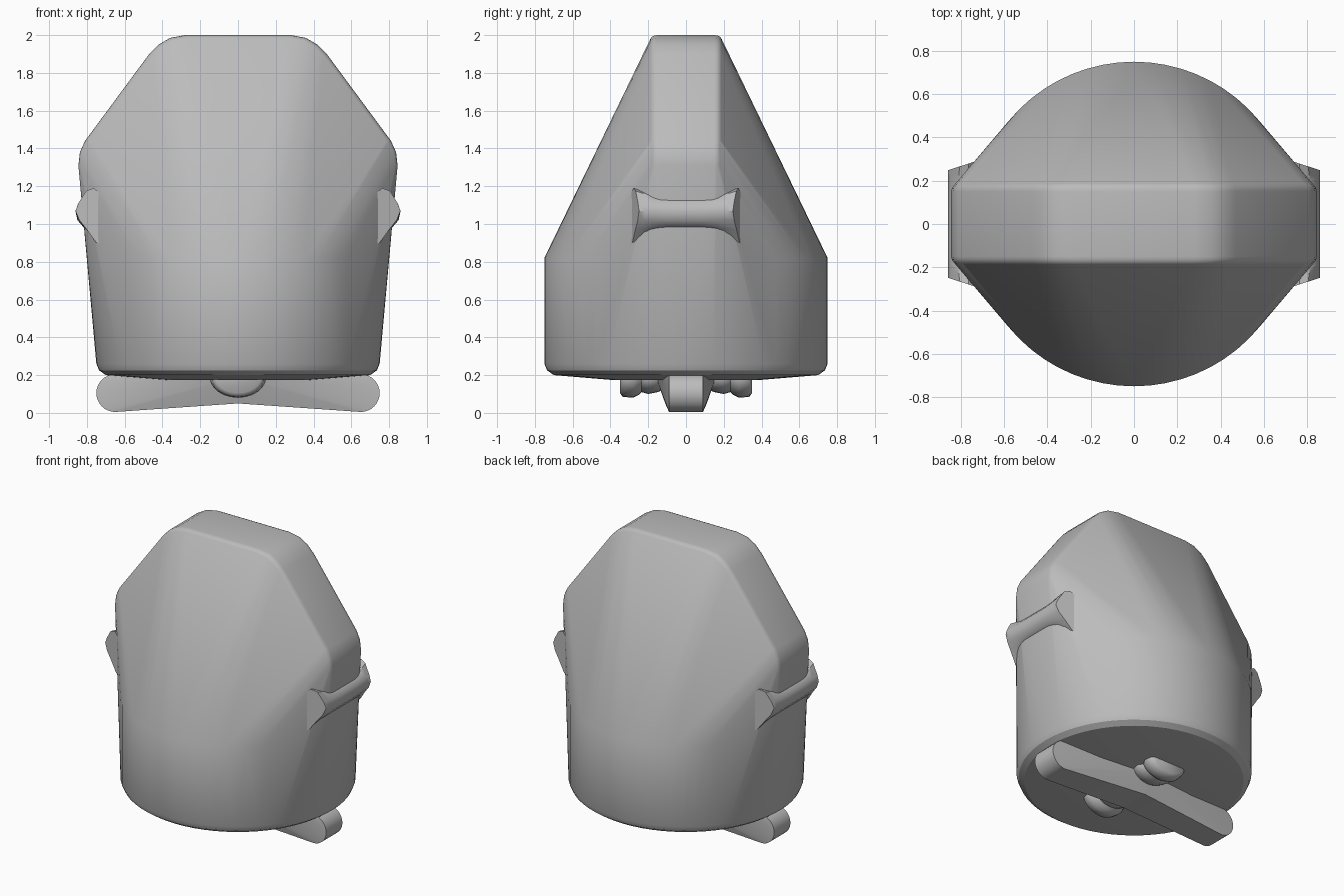
import bpy, bmesh, math

cube = bpy.data.objects.get("Cube")
if cube:
    bpy.data.objects.remove(cube, do_unlink=True)

grey = bpy.data.materials.new("plain grey")
grey.use_nodes = True
grey.diffuse_color = (0.5, 0.5, 0.5, 1)
grey.node_tree.nodes["Principled BSDF"].inputs["Base Color"].default_value = (0.5, 0.5, 0.5, 1)


def finish(name, bm, angle=30):
    bmesh.ops.recalc_face_normals(bm, faces=bm.faces[:])
    me = bpy.data.meshes.new(name)
    bm.to_mesh(me)
    bm.free()
    ob = bpy.data.objects.new(name, me)
    bpy.context.collection.objects.link(ob)
    me.materials.append(grey)
    bpy.ops.object.select_all(action='DESELECT')
    ob.select_set(True)
    bpy.context.view_layer.objects.active = ob
    bpy.ops.object.shade_smooth_by_angle(angle=math.radians(angle))
    return ob


def hull(name, points, angle=30):
    bm = bmesh.new()
    for p in points:
        bm.verts.new(p)
    bmesh.ops.convex_hull(bm, input=bm.verts[:])
    loose = [v for v in bm.verts if not v.link_faces]
    bmesh.ops.delete(bm, geom=loose, context='VERTS')
    bmesh.ops.dissolve_limit(bm, angle_limit=0.005, verts=bm.verts[:], edges=bm.edges[:])
    return finish(name, bm, angle)


def loft(name, rings, angle=40):
    bm = bmesh.new()
    loops = [[bm.verts.new(p) for p in ring] for ring in rings]
    n = len(loops[0])
    for a, b in zip(loops, loops[1:]):
        for i in range(n):
            j = (i + 1) % n
            bm.faces.new((a[i], a[j], b[j], b[i]))
    bm.faces.new(loops[0])
    bm.faces.new(loops[-1])
    return finish(name, bm, angle)


# Body: round base blending into a thin, chamfered upright plate
points = []
for r, z in ((0.4, 0.175), (0.70, 0.2), (0.735, 0.225), (0.75, 0.26), (0.75, 0.82)):
    for i in range(64):
        a = math.tau * i / 64
        points.append((r * math.cos(a), r * math.sin(a), z))
rim = [(0.835, 1.25), (0.845, 1.31), (0.837, 1.38), (0.81, 1.44),
       (0.47, 1.90), (0.42, 1.95), (0.36, 1.985), (0.28, 2.0)]
for step in range(5):
    t = math.pi / 2 * step / 4
    s = 1 - 0.05 * (1 - math.cos(t))
    y = 0.15 + 0.04 * math.sin(t)
    for x, z in rim:
        for sx in (-1, 1):
            for sy in (-1, 1):
                points.append((sx * x * s, sy * y, 1.45 + (z - 1.45) * s))
hull("body", points)

# Side handles: bars flaring towards both ends
middle = [(0.70, 1.13), (0.77, 1.15), (0.82, 1.135), (0.85, 1.10), (0.86, 1.065),
          (0.85, 1.02), (0.82, 0.985), (0.77, 0.97), (0.70, 0.98)]
ends = [(0.70, 1.14), (0.765, 1.19), (0.805, 1.175), (0.845, 1.11), (0.86, 1.07),
        (0.84, 1.02), (0.80, 0.97), (0.75, 0.90), (0.70, 0.89)]
for side, label in ((1, "left"), (-1, "right")):
    rings = []
    for i in range(17):
        u = -1 + i / 8
        k = max(0, (abs(u) - 0.3) / 0.7) ** 1.7
        ring = []
        for (mx, mz), (ex, ez) in zip(middle, ends):
            x = mx + (ex - mx) * k
            z = mz + (ez - mz) * k
            ring.append((side * x, u * (0.30 - 0.32 * (x - 0.70)), z))
        rings.append(ring)
    loft(label + "_handle", rings)

# Bottom bar: two tapered halves with rounded ends
for side, label in ((1, "left"), (-1, "right")):
    points = []
    for y in (-0.09, 0.09):
        for i in range(32):
            a = math.tau * i / 32
            points.append((side * (0.65 + 0.1 * math.cos(a)), y, 0.105 + 0.1 * math.sin(a)))
    for sy in (-1, 1):
        points += [(0, sy * 0.16, 0.19), (0, sy * 0.11, 0.05)]
    hull(label + "_bottom_bar", points)

# Ribbed knobs under the base, in front of and behind the bar
stations = [(0.10, 0.10, 0.06), (0.15, 0.13, 0.08), (0.20, 0.145, 0.09),
            (0.235, 0.12, 0.08), (0.25, 0.13, 0.095), (0.28, 0.15, 0.11),
            (0.335, 0.14, 0.105), (0.35, 0.12, 0.085)]
for side, label in ((-1, "front"), (1, "back")):
    rings = [[(rx * math.cos(math.tau * i / 24), side * y, 0.19 + rz * math.sin(math.tau * i / 24))
              for i in range(24)] for y, rx, rz in stations]
    loft(label + "_knob", rings, 50)
